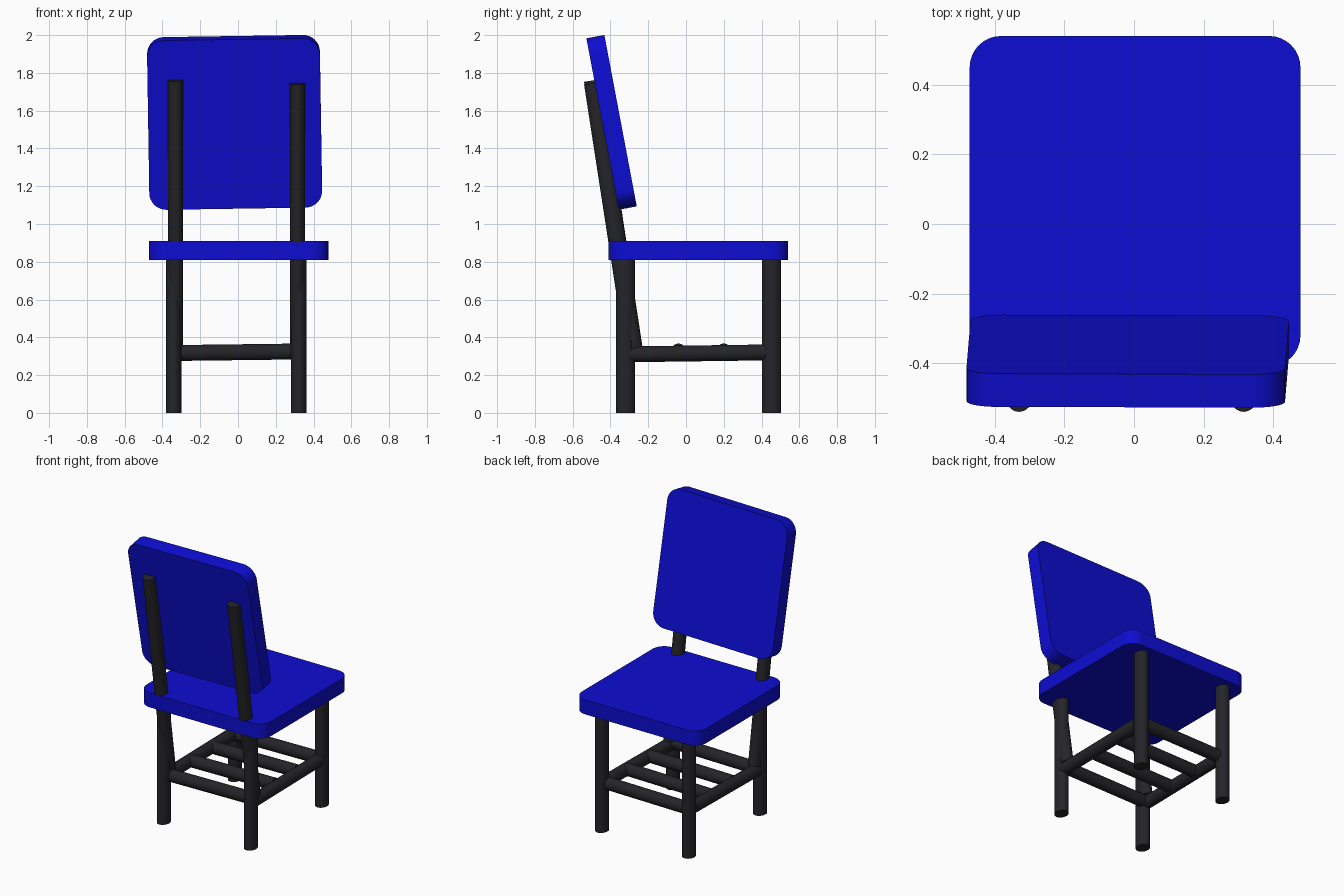
import bpy, bmesh, math
from mathutils import Matrix, Vector

if "Cube" in bpy.data.objects:
    bpy.data.objects.remove(bpy.data.objects["Cube"])


def material(name, color):
    m = bpy.data.materials.new(name)
    m.diffuse_color = color
    m.use_nodes = True
    m.node_tree.nodes["Principled BSDF"].inputs["Base Color"].default_value = m.diffuse_color
    return m


BLUE = material("blue", (0.004, 0.004, 0.65, 1))
BLACK = material("black", (0.018, 0.018, 0.022, 1))


def finish(name, bm, mat):
    bmesh.ops.recalc_face_normals(bm, faces=bm.faces)
    mesh = bpy.data.meshes.new(name)
    bm.to_mesh(mesh)
    bm.free()
    mesh.materials.append(mat)
    ob = bpy.data.objects.new(name, mesh)
    bpy.context.collection.objects.link(ob)
    bpy.context.view_layer.objects.active = ob
    ob.select_set(True)
    bpy.ops.object.shade_smooth_by_angle(angle=math.radians(35))
    ob.select_set(False)
    return ob


def slab(name, w, h, t, r, matrix):
    """Rounded rectangle, extruded to thickness t about its middle."""
    bm = bmesh.new()
    verts = []
    for k, (sx, sy) in enumerate([(1, 1), (-1, 1), (-1, -1), (1, -1)]):
        for i in range(9):
            a = math.radians(90 * k + 90 * i / 8)
            verts.append(bm.verts.new((sx * (w / 2 - r) + r * math.cos(a),
                                       sy * (h / 2 - r) + r * math.sin(a), -t / 2)))
    face = bm.faces.new(verts)
    ext = bmesh.ops.extrude_face_region(bm, geom=[face], use_keep_orig=True)
    top = [g for g in ext["geom"] if isinstance(g, bmesh.types.BMVert)]
    bmesh.ops.translate(bm, verts=top, vec=(0, 0, t))
    bm.transform(matrix)
    return finish(name, bm, BLUE)


def rod(name, p, q, rx, ry):
    """Round or oval bar between two points."""
    p, q = Vector(p), Vector(q)
    d = q - p
    turn = Vector((0, 0, 1)).rotation_difference(d).to_matrix().to_4x4()
    bm = bmesh.new()
    bmesh.ops.create_cone(bm, cap_ends=True, segments=32, radius1=1, radius2=1, depth=d.length)
    bm.transform(Matrix.Translation((p + q) / 2) @ turn @ Matrix.Diagonal((rx, ry, 1, 1)))
    return finish(name, bm, BLACK)


# Seat and leaning, slightly rolled backrest
slab("seat", 0.95, 0.95, 0.10, 0.09, Matrix.Translation((0.003, 0.065, 0.86)))
lean = Matrix.Rotation(math.radians(100.7), 4, 'X') @ Matrix.Rotation(math.radians(0.9), 4, 'Z')
slab("backrest", 0.915, 0.912, 0.097, 0.09, Matrix.Translation((-0.018, -0.394, 1.538)) @ lean)

# Legs, backrest posts and side rails
for side, leg_x, post_x, top in (("left", -0.341, -0.33, 1.76), ("right", 0.322, 0.315, 1.745)):
    rod(f"back_leg_{side}", (leg_x, -0.32, 0), (leg_x, -0.32, 0.83), 0.041, 0.05)
    rod(f"front_leg_{side}", (leg_x, 0.453, 0), (leg_x, 0.453, 0.83), 0.041, 0.05)
    rod(f"back_post_{side}", (post_x, -0.277, 0.343), (post_x, -0.493, top), 0.04, 0.047)
    rod(f"side_rail_{side}", (leg_x, -0.31, 0.31), (leg_x, 0.42, 0.32), 0.04, 0.042)

# Cross rungs under the seat
for i, y in enumerate((-0.29, -0.04, 0.20, 0.44)):
    rod(f"cross_rung_{i + 1}", (-0.325, y, 0.317), (0.31, y, 0.325), 0.042, 0.04)
